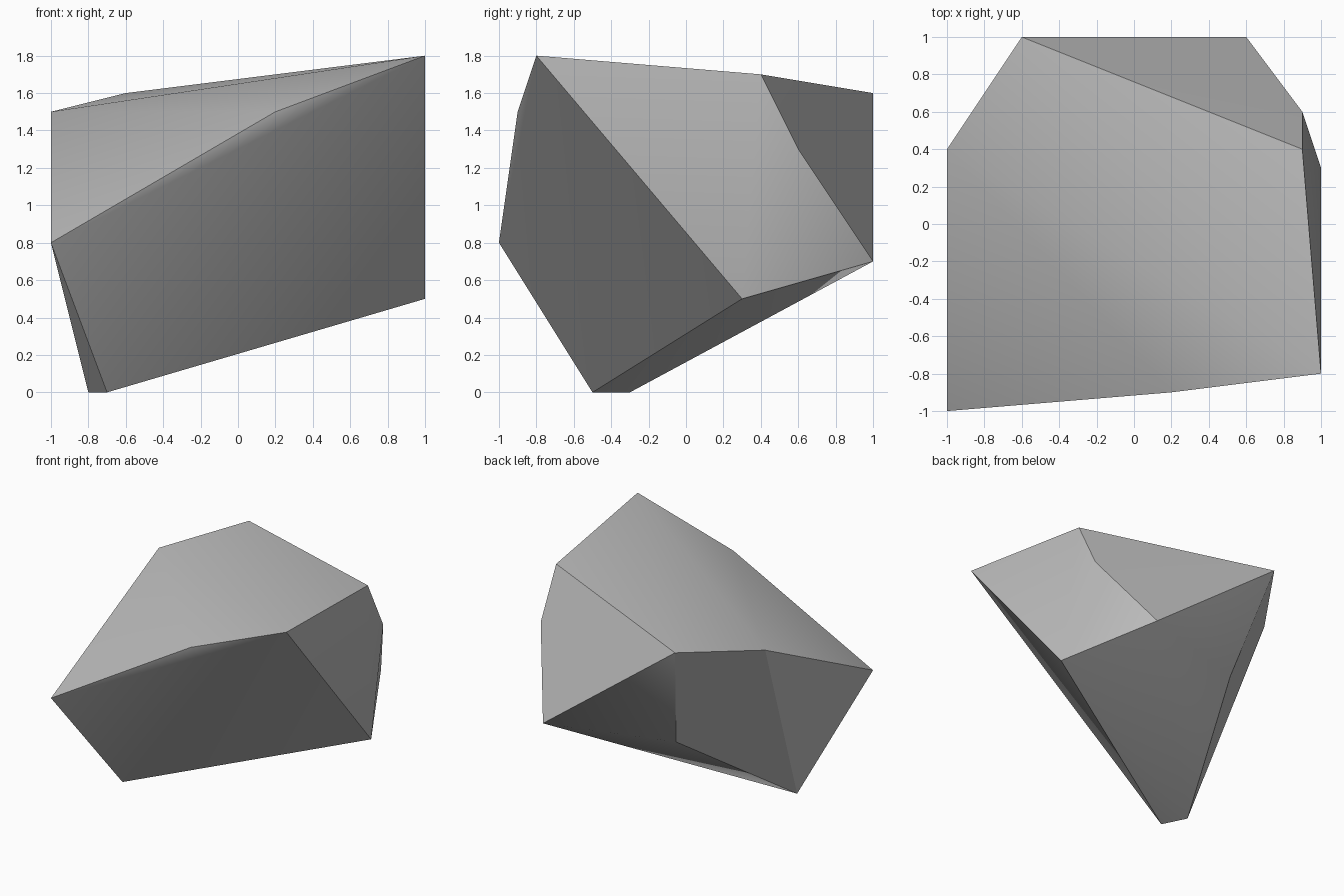
import bpy
import bmesh
from math import radians

# Remove the default cube
default_cube = bpy.data.objects.get("Cube")
if default_cube:
    bpy.data.objects.remove(default_cube, do_unlink=True)

# Stone colour
stone = bpy.data.materials.new("stone_grey")
stone.use_nodes = True
grey = (0.5, 0.5, 0.5, 1.0)
stone.diffuse_color = grey
for node in stone.node_tree.nodes:
    if node.type == "BSDF_PRINCIPLED":
        node.inputs["Base Color"].default_value = grey

# Corners of the boulder, by region
foot = [(-0.7, -0.5, 0), (-0.8, -0.3, 0)]
front_corners = [(-1, -1, 0.8), (0.2, -0.9, 1.5), (1, -0.8, 1.8)]
side_corners = [(1, 0.3, 0.5), (0.9, 0.4, 1.7), (0.9, 0.6, 1.3)]
back_corners = [(0.6, 1, 0.7), (-0.6, 1, 1.6), (-0.4, 0.7, 0.7), (-1, 0.4, 1.5)]

# Wrap the corners in a convex shell of chipped facets
bm = bmesh.new()
for corner in foot + front_corners + side_corners + back_corners:
    bm.verts.new(corner)
bmesh.ops.convex_hull(bm, input=bm.verts[:])
bmesh.ops.recalc_face_normals(bm, faces=bm.faces[:])

mesh = bpy.data.meshes.new("boulder")
bm.to_mesh(mesh)
bm.free()
mesh.materials.append(stone)
boulder = bpy.data.objects.new("boulder", mesh)
bpy.context.scene.collection.objects.link(boulder)

# Soften shallow creases, keep the main ridges sharp
for other in bpy.context.view_layer.objects:
    other.select_set(False)
boulder.select_set(True)
bpy.context.view_layer.objects.active = boulder
bpy.ops.object.shade_smooth_by_angle(angle=radians(30))
